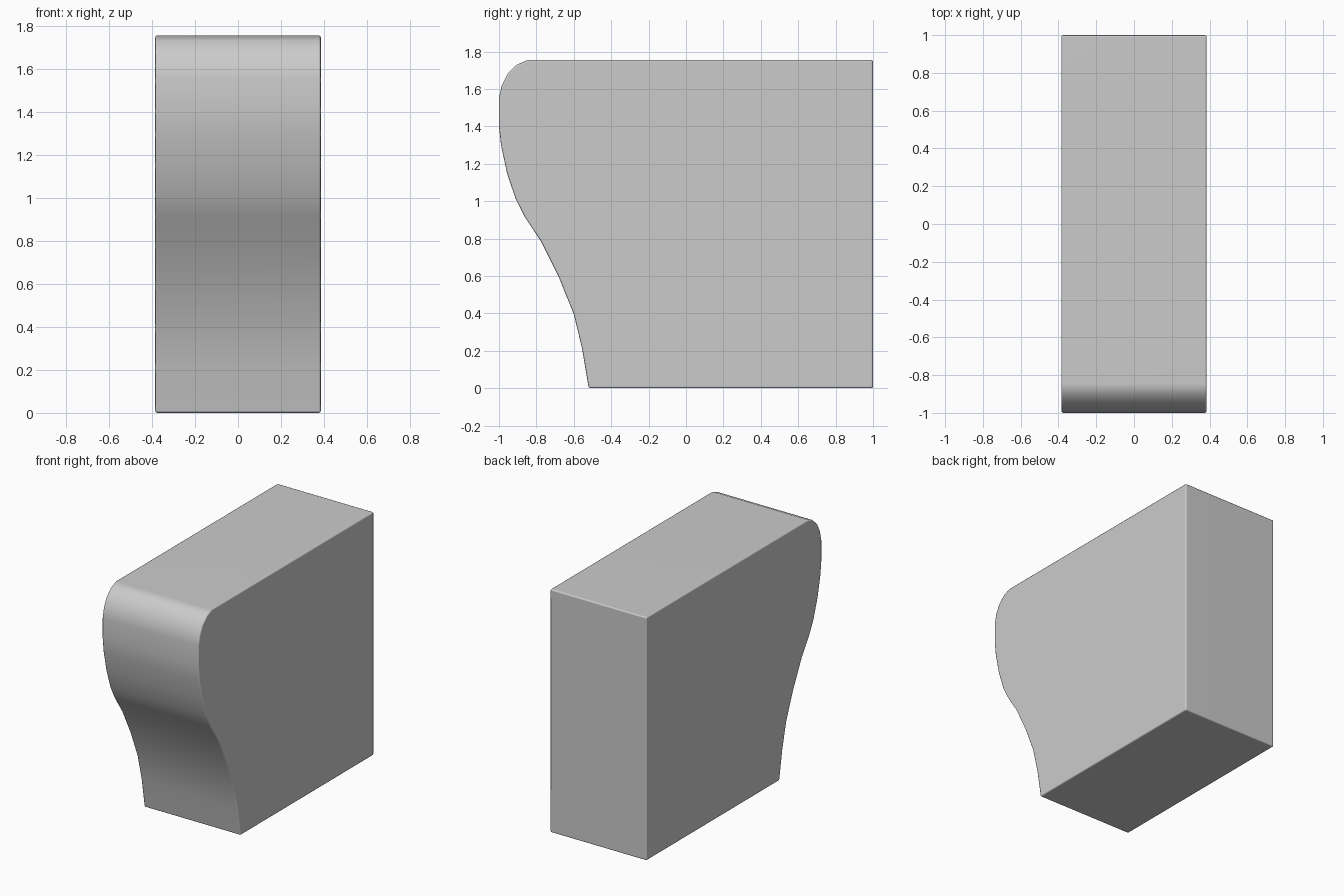
import bpy, bmesh, math

if "Cube" in bpy.data.objects:
    bpy.data.objects.remove(bpy.data.objects["Cube"])

# Side outline (y, z): curved front, flat top, back and base
HALF_WIDTH = 0.385
front = [(-0.52, 0), (-0.555, 0.21), (-0.60, 0.396), (-0.68, 0.594),
         (-0.776, 0.786), (-0.861, 0.914), (-0.91, 1.01), (-0.957, 1.15),
         (-0.989, 1.30), (-1.0, 1.40), (-1.0, 1.55), (-0.985, 1.62),
         (-0.953, 1.684), (-0.904, 1.73), (-0.845, 1.755)]
outline = front + [(1.0, 1.755), (1.0, 0)]

# Extrude the outline across x
bm = bmesh.new()
face = bm.faces.new([bm.verts.new((-HALF_WIDTH, y, z)) for y, z in outline])
ext = bmesh.ops.extrude_face_region(bm, geom=[face])
moved = [g for g in ext["geom"] if isinstance(g, bmesh.types.BMVert)]
bmesh.ops.translate(bm, verts=moved, vec=(2 * HALF_WIDTH, 0, 0))
bmesh.ops.recalc_face_normals(bm, faces=bm.faces)

# Soften the sharp edges only
sharp = [e for e in bm.edges if e.calc_face_angle(0) > math.radians(40)]
bmesh.ops.bevel(bm, geom=sharp, offset=0.01, segments=2, profile=0.5,
                affect='EDGES', clamp_overlap=True)
bmesh.ops.recalc_face_normals(bm, faces=bm.faces)

mesh = bpy.data.meshes.new("curved_block")
bm.to_mesh(mesh)
bm.free()
block = bpy.data.objects.new("curved_block", mesh)
bpy.context.collection.objects.link(block)

# Smooth shading over the curve and the bevels
bpy.context.view_layer.objects.active = block
block.select_set(True)
bpy.ops.object.shade_smooth_by_angle(angle=math.radians(50))
mod = block.modifiers.new("face_normals", 'WEIGHTED_NORMAL')
mod.keep_sharp = True
